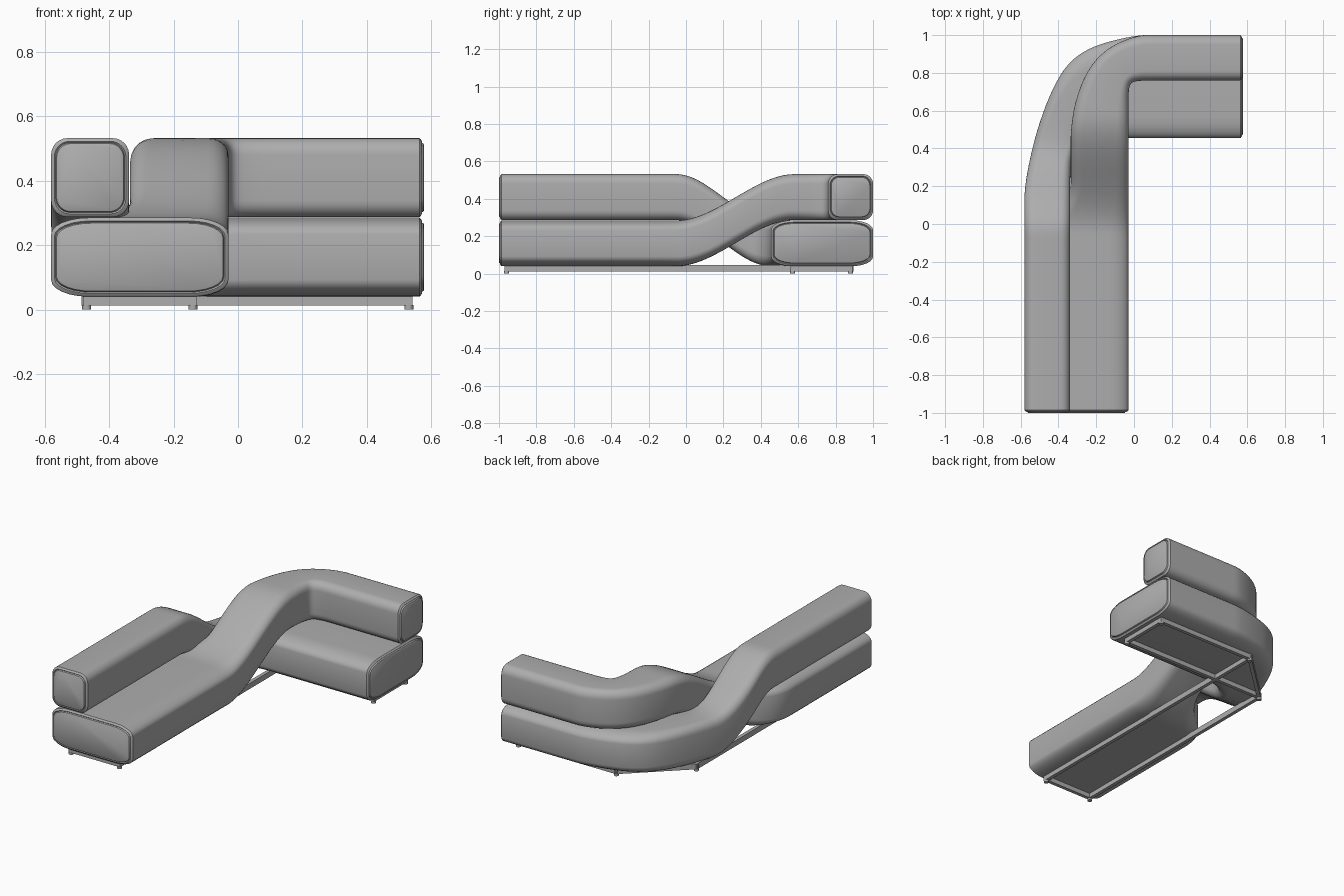
import bpy, bmesh, math
from mathutils import Vector

cube = bpy.data.objects.get("Cube")
if cube:
    bpy.data.objects.remove(cube, do_unlink=True)

grey = bpy.data.materials.new("soft_grey")
grey.use_nodes = True
grey.diffuse_color = (0.42, 0.42, 0.42, 1)
grey.node_tree.nodes["Principled BSDF"].inputs["Base Color"].default_value = grey.diffuse_color

LOW, HIGH, THICK = 0.04, 0.287, 0.245


def finish(name, bm):
    bmesh.ops.recalc_face_normals(bm, faces=bm.faces)
    mesh = bpy.data.meshes.new(name)
    bm.to_mesh(mesh)
    bm.free()
    mesh.materials.append(grey)
    obj = bpy.data.objects.new(name, mesh)
    bpy.context.collection.objects.link(obj)
    bpy.ops.object.select_all(action='DESELECT')
    obj.select_set(True)
    bpy.context.view_layer.objects.active = obj
    bpy.ops.object.shade_smooth_by_angle(angle=math.radians(35))
    return obj


def ease(y, start, end):
    t = min(max((y - start) / (end - start), 0), 1)
    return t * t * (3 - 2 * t)


def round_corners(points):
    """Corner cutting that keeps the two end stations."""
    out = [points[0]]
    for a, b in zip(points, points[1:]):
        out += [a.lerp(b, 0.25), a.lerp(b, 0.75)]
    return out + [points[-1]]


def section(steps=7, radius=0.21):
    """Unit rounded square from -0.5 to 0.5."""
    pts = []
    for k, (sx, sz) in enumerate([(1, 1), (-1, 1), (-1, -1), (1, -1)]):
        for i in range(steps):
            a = math.pi / 2 * (k + i / (steps - 1))
            pts.append((sx * (0.5 - radius) + radius * math.cos(a),
                        sz * (0.5 - radius) + radius * math.sin(a)))
    return pts


def bolster(name, stations, z_from, z_to, start, end):
    """Sweep a cushion between an outer and an inner floor line."""
    outer = [Vector((s[0], s[1], 0)) for s in stations]
    inner = [Vector((s[2], s[3], 0)) for s in stations]
    for _ in range(2):
        outer, inner = round_corners(outer), round_corners(inner)
    rings = [(o, i, 0) for o, i in zip(outer, inner)]

    # rounded rim, groove and end panel at both ends: (distance out, inset)
    rim = [(0.004, 0.003), (0.008, 0.01), (0.004, 0.014), (0.012, 0.017), (0.014, 0.02)]

    def cap(tip, before):
        direction = (tip[0] - before[0]).normalized()
        return [(tip[0] + direction * d, tip[1] + direction * d, inset) for d, inset in rim]

    rings = cap(rings[0], rings[1])[::-1] + rings + cap(rings[-1], rings[-2])

    bm = bmesh.new()
    loops = []
    for o, i, inset in rings:
        across = i - o
        centre = (o + i) / 2
        width = across.length - 2 * inset
        across.normalize()
        loop = []
        for u, v in section():
            p = centre + across * u * width
            p.z = (z_from + (z_to - z_from) * ease(p.y, start, end)
                   + THICK / 2 + v * (THICK - 2 * inset))
            loop.append(bm.verts.new(p))
        loops.append(loop)
    for a, b in zip(loops, loops[1:]):
        for j in range(len(a)):
            k = (j + 1) % len(a)
            bm.faces.new((a[j], a[k], b[k], b[j]))
    bm.faces.new(loops[0])
    bm.faces.new(loops[-1])
    return finish(name, bm)


# Seat that climbs and narrows into the rear backrest: outer x, y, inner x, y
bolster("seat_to_rear_backrest", [
    (-.58, -.986, -.03, -.986), (-.58, -.3, -.03, -.3), (-.58, -.14, -.03, -.14),
    (-.52, -.03, -.03, -.03), (-.39, .07, -.03, .07), (-.335, .17, -.03, .17),
    (-.335, .29, -.03, .29), (-.335, .4, -.03, .4), (-.335, .5, -.03, .5),
    (-.31, .66, -.03, .61), (-.24, .83, -.03, .69), (-.13, .94, -.02, .75),
    (.02, 1, .04, .76), (.12, 1, .12, .76), (.563, 1, .563, .76),
], LOW, HIGH, -.05, .58)

# Front backrest that drops and widens into the rear seat
bolster("front_backrest_to_rear_seat", [
    (-.58, -.986, -.338, -.986), (-.58, -.2, -.338, -.2), (-.58, -.05, -.338, -.05),
    (-.58, .06, -.338, .05), (-.58, .18, -.338, .15), (-.555, .33, -.338, .26),
    (-.51, .51, -.33, .36), (-.44, .7, -.29, .42), (-.36, .84, -.22, .45),
    (-.26, .92, -.14, .455), (-.14, .965, -.07, .455), (.02, 1, .02, .455),
    (.12, 1, .12, .455), (.563, 1, .563, .455),
], HIGH, LOW, -.05, .45)


# Base frame
def bar(name, a, b, width=0.022, bottom=0.012, top=0.046):
    a, b = Vector((*a, 0)), Vector((*b, 0))
    along = (b - a).normalized() * width / 2
    side = Vector((-along.y, along.x, 0))
    bm = bmesh.new()
    base = [bm.verts.new(p + Vector((0, 0, bottom))) for p in
            (a - along - side, b + along - side, b + along + side, a - along + side)]
    face = bm.faces.new(base)
    extruded = bmesh.ops.extrude_face_region(bm, geom=[face])
    bmesh.ops.translate(bm, vec=(0, 0, top - bottom),
                        verts=[v for v in extruded["geom"] if isinstance(v, bmesh.types.BMVert)])
    return finish(name, bm)


right, mid, left = -.47, -.14, .53
front, inner_y, back = -.96, .57, .88
bar("frame_front_bar", (right, front), (mid, front))
bar("frame_right_rail", (right, front), (right, inner_y))
bar("frame_middle_rail", (mid, front), (mid, back))
bar("frame_cross_rail", (right, inner_y), (left, inner_y))
bar("frame_back_rail", (mid, back), (left, back))
bar("frame_left_bar", (left, inner_y), (left, back))
bar("frame_corner_brace", (right, inner_y), (mid, back))

# Feet
for n, (x, y) in enumerate([(right, front), (mid, front), (right, inner_y),
                            (mid, back), (left, inner_y), (left, back)]):
    bm = bmesh.new()
    bmesh.ops.create_cone(bm, cap_ends=True, segments=16, radius1=0.014, radius2=0.014, depth=0.014)
    bmesh.ops.translate(bm, vec=(x, y, 0.007), verts=bm.verts)
    finish("foot_" + str(n + 1), bm)
